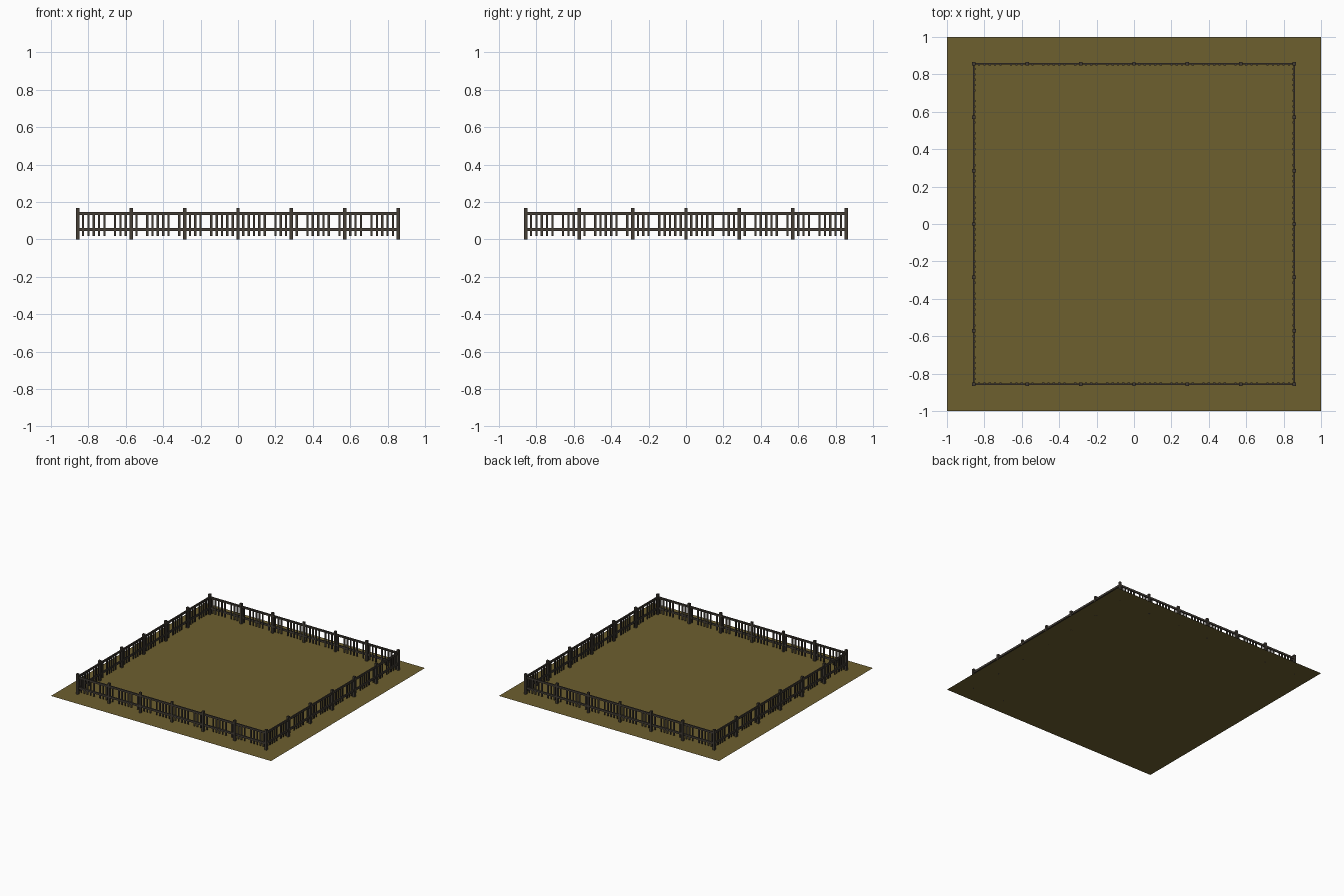
import bpy, bmesh, math
from mathutils import Matrix, Vector

if "Cube" in bpy.data.objects:
    bpy.data.objects.remove(bpy.data.objects["Cube"])

R = 0.857            # half width of the fenced square
STEP = 2 * R / 60    # picket spacing


def material(name, rgb):
    m = bpy.data.materials.new(name)
    m.diffuse_color = (*rgb, 1)
    m.use_nodes = True
    m.node_tree.nodes["Principled BSDF"].inputs["Base Color"].default_value = m.diffuse_color
    return m


EARTH = material("olive earth", (0.155, 0.115, 0.028))
WOOD = material("dark weathered wood", (0.056, 0.047, 0.036))


def finish(bm, name, mat):
    me = bpy.data.meshes.new(name)
    bm.to_mesh(me)
    bm.free()
    me.materials.append(mat)
    ob = bpy.data.objects.new(name, me)
    bpy.context.collection.objects.link(ob)
    return ob


def box(bm, center, size, turn):
    mat = turn @ Matrix.Translation(Vector(center)) @ Matrix.Diagonal((*size, 1))
    bmesh.ops.create_cube(bm, size=1, matrix=mat)


# Flat ground sheet
bm = bmesh.new()
bmesh.ops.create_grid(bm, x_segments=1, y_segments=1, size=1)
finish(bm, "ground_sheet", EARTH)

# Four identical fence sides, each turned a quarter
for i, side in enumerate(("front", "right", "back", "left")):
    turn = Matrix.Rotation(i * math.pi / 2, 4, 'Z')

    # Posts: the last corner belongs to the next side
    bm = bmesh.new()
    for k in range(6):
        box(bm, (-R + k * 10 * STEP, -R, 0.0835), (0.018, 0.018, 0.167), turn)
    finish(bm, side + "_posts", WOOD)

    # Two horizontal rails
    bm = bmesh.new()
    for z in (0.053, 0.139):
        box(bm, (0, -R, z), (2 * R, 0.010, 0.016), turn)
    finish(bm, side + "_rails", WOOD)

    # Pickets in groups of five on the inner face
    bm = bmesh.new()
    for k in range(1, 60):
        if k % 6:
            box(bm, (-R + k * STEP, -R + 0.006, 0.079), (0.012, 0.007, 0.124), turn)
    finish(bm, side + "_pickets", WOOD)
